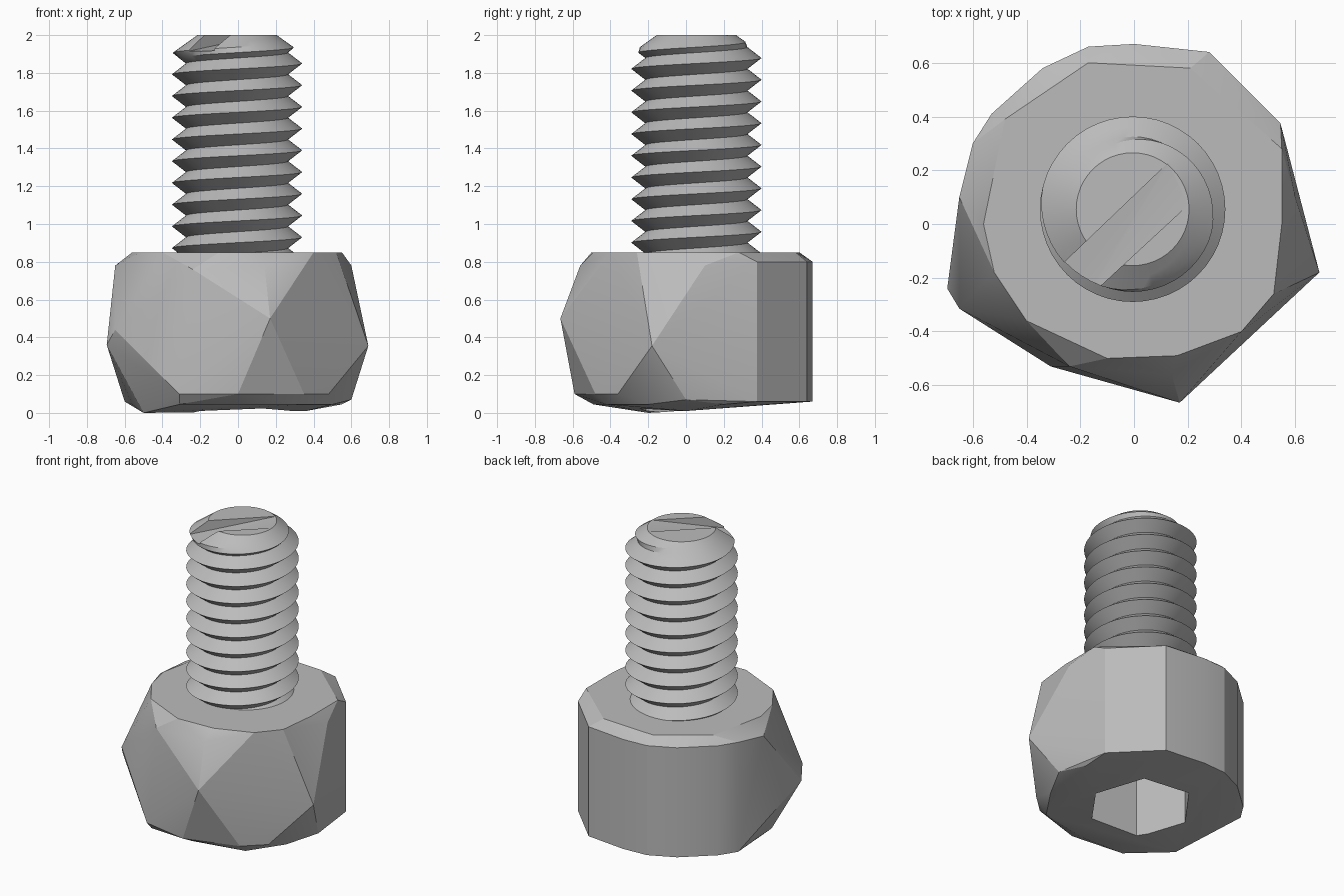
import bpy
import bmesh
from math import cos, sin, pi, radians
from mathutils import Matrix, Vector

cube = bpy.data.objects.get("Cube")
if cube:
    bpy.data.objects.remove(cube, do_unlink=True)

AXIS = Vector((-0.005, 0.055, 0))
HEAD_TOP, TOP = 0.85, 2.0

# Single grey metal
grey = bpy.data.materials.new("grey metal")
grey.use_nodes = True
colour = (0.5, 0.5, 0.5, 1)
grey.diffuse_color = colour
grey.node_tree.nodes["Principled BSDF"].inputs["Base Color"].default_value = colour


def make_object(name, bm):
    bmesh.ops.recalc_face_normals(bm, faces=bm.faces[:])
    mesh = bpy.data.meshes.new(name)
    bm.to_mesh(mesh)
    bm.free()
    mesh.materials.append(grey)
    obj = bpy.data.objects.new(name, mesh)
    bpy.context.collection.objects.link(obj)
    return obj


def hull(points):
    bm = bmesh.new()
    for p in points:
        bm.verts.new(p)
    bmesh.ops.convex_hull(bm, input=bm.verts[:])
    loose = [v for v in bm.verts if not v.link_faces]
    bmesh.ops.delete(bm, geom=loose, context='VERTS')
    return bm


def activate(obj):
    bpy.ops.object.select_all(action='DESELECT')
    obj.select_set(True)
    bpy.context.view_layer.objects.active = obj


def cut(obj, cutter):
    cutter.hide_render = True
    mod = obj.modifiers.new("cut", 'BOOLEAN')
    mod.operation = 'DIFFERENCE'
    mod.solver = 'EXACT'
    mod.object = cutter
    activate(obj)
    bpy.ops.object.modifier_apply(modifier=mod.name)
    bpy.data.objects.remove(cutter, do_unlink=True)


def smooth(obj, angle):
    activate(obj)
    bpy.ops.object.shade_smooth_by_angle(angle=radians(angle))


# Head: a faceted lump, upright at the back and pointed at the front
back_wall = [(-0.6, 0.3), (-0.53, 0.41), (-0.34, 0.58), (-0.17, 0.66),
             (0, 0.67), (0.28, 0.64), (0.545, 0.375)]
top_rim = [(-0.56, 0), (-0.52, -0.18), (-0.4, -0.36), (-0.1, -0.5),
           (0.16, -0.49), (0.4, -0.4), (0.52, -0.26), (0.55, 0),
           (0.55, 0.28), (0.21, 0.58), (-0.17, 0.6), (-0.48, 0.39)]
bottom_rim = [(-0.31, -0.48), (0, -0.49), (0.35, -0.42), (0.5, -0.2),
              (0.55, 0.2), (-0.56, 0)]
shoulders = [(-0.65, 0.1, 0.78), (0.6, 0.1, 0.78), (0.14, -0.56, 0.78),
             (-0.24, -0.53, 0.76)]
tips = [(-0.695, -0.24, 0.36), (-0.65, -0.315, 0.44),
        (0.17, -0.665, 0.5), (0.69, -0.18, 0.355)]
feet = [(0, -0.59, 0.1), (-0.31, -0.53, 0.1), (0.35, -0.48, 0.1),
        (0.48, -0.36, 0.1), (0.6, 0, 0.07), (-0.5, -0.2, 0), (0.36, 0, 0.01)]
points = shoulders + tips + feet
points += [(x, y, z) for x, y in back_wall for z in (0.06, 0.8)]
points += [(x, y, HEAD_TOP) for x, y in top_rim]
points += [(x, y, 0.045) for x, y in bottom_rim]
head = make_object("head", hull(points))

# Hexagonal socket in the underside
bm = bmesh.new()
place = Matrix.Translation(AXIS + Vector((0, 0, 0.15))) @ Matrix.Rotation(radians(24), 4, 'Z')
bmesh.ops.create_cone(bm, cap_ends=True, segments=6, radius1=0.33,
                      radius2=0.33, depth=0.6, matrix=place)
cut(head, make_object("socket_cutter", bm))
smooth(head, 20)

# Threaded shaft: a helical strip alternating between crest and root
CREST, ROOT, PITCH, SIDES, STEPS = 0.345, 0.27, 0.115, 48, 4
START = 1.85 - PITCH * 11
bm = bmesh.new()
rows = []
for k in range(14 * STEPS):
    row = []
    for j in range(SIDES):
        a = 2 * pi * j / SIDES
        z = START + PITCH * (k / STEPS + j / SIDES)
        blend = abs(2 * (k % STEPS) / STEPS - 1)
        r = CREST + (ROOT - CREST) * (1 - blend)
        # keep crest at the start of each pitch, chamfered near the tip
        r = min(r, max(0.1, 0.21 + 1.4 * (TOP - z)))
        row.append(bm.verts.new((AXIS.x + r * cos(a), AXIS.y + r * sin(a), z)))
    rows.append(row)
for k in range(len(rows) - 1):
    for j in range(SIDES - 1):
        bm.faces.new((rows[k][j], rows[k][j + 1], rows[k + 1][j + 1], rows[k + 1][j]))
    # the end of one turn joins the start of the turn above
    if k + STEPS + 1 < len(rows):
        bm.faces.new((rows[k][-1], rows[k + STEPS][0],
                      rows[k + STEPS + 1][0], rows[k + 1][-1]))

# Trim both ends flat and cap them
for height, direction in ((HEAD_TOP - 0.03, -1), (TOP, 1)):
    bmesh.ops.bisect_plane(bm, geom=bm.verts[:] + bm.edges[:] + bm.faces[:],
                           plane_co=(0, 0, height), plane_no=(0, 0, direction),
                           clear_outer=True)
    rim = [e for e in bm.edges if e.is_boundary
           and all(abs(v.co.z - height) < 0.0001 for v in e.verts)]
    bmesh.ops.edgeloop_fill(bm, edges=rim)
shaft = make_object("threaded_shaft", bm)

# Shallow sloping notch across the tip
notch = [(0.13, 0.23, TOP), (0.2, 0.07, TOP), (-0.33, -0.21, 1.9), (-0.2, -0.3, 1.9)]
notch += [(x, y, TOP + 0.05) for x, y, z in notch]
cut(shaft, make_object("notch_cutter", hull(notch)))
smooth(shaft, 25)
